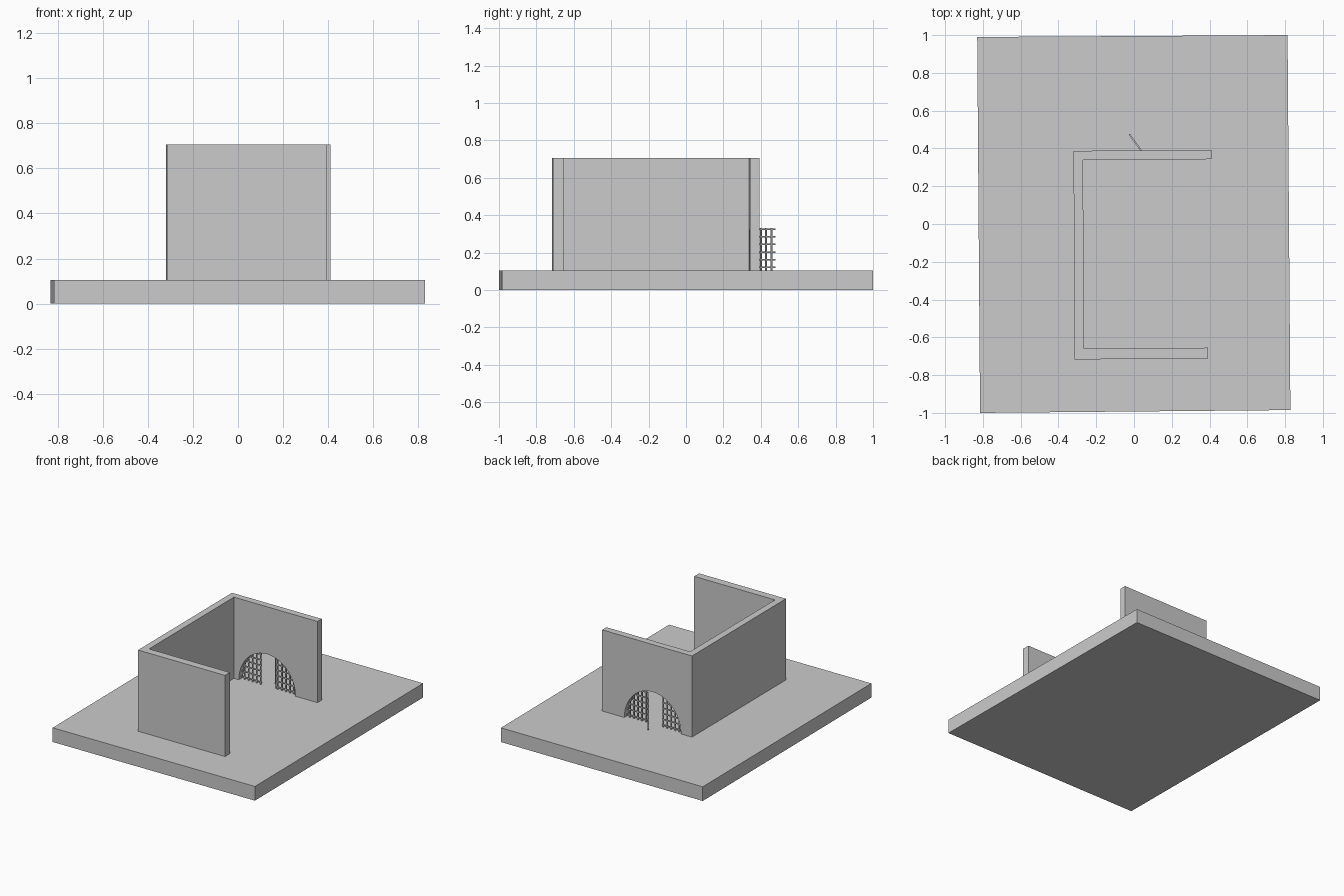
import bpy, bmesh, math
from mathutils import Matrix, Vector

if "Cube" in bpy.data.objects:
    bpy.data.objects.remove(bpy.data.objects["Cube"])

FLOOR = 0.105
TOP = 0.705
ARCH_R, ARCH_H = 0.23, 0.25
BAR = 0.008


def prism(name, outline, axis, length):
    """Extrude a closed outline of 3D points along an axis."""
    bm = bmesh.new()
    face = bm.faces.new([bm.verts.new(p) for p in outline])
    res = bmesh.ops.extrude_face_region(bm, geom=[face])
    verts = [g for g in res["geom"] if isinstance(g, bmesh.types.BMVert)]
    bmesh.ops.translate(bm, verts=verts, vec=Vector(axis) * length)
    bmesh.ops.recalc_face_normals(bm, faces=bm.faces[:])
    mesh = bpy.data.meshes.new(name)
    bm.to_mesh(mesh)
    bm.free()
    obj = bpy.data.objects.new(name, mesh)
    bpy.context.collection.objects.link(obj)
    return obj


# Ground slab, very slightly skewed
slab = [(-0.83, 0.99), (-0.815, -1.0), (0.828, -0.985), (0.813, 1.0)]
prism("ground_slab", [(x, y, 0) for x, y in slab], (0, 0, 1), FLOOR)

# U-shaped wall
plan = [(0.41, 0.393), (-0.32, 0.387), (-0.315, -0.717), (0.392, -0.712),
        (0.392, -0.655), (-0.265, -0.66), (-0.27, 0.338), (0.41, 0.343)]
walls = prism("walls", [(x, y, FLOOR) for x, y in plan], (0, 0, 1), TOP - FLOOR)

# Arched opening in the back wall
arch = [(ARCH_R, 0.3, 0.05)]
for i in range(25):
    a = math.pi * i / 24
    arch.append((ARCH_R * math.cos(a), 0.3, FLOOR + ARCH_H * math.sin(a)))
arch.append((-ARCH_R, 0.3, 0.05))
cutter = prism("arch_cutter", arch, (0, 1, 0), 0.14)
cutter.hide_render = True
cut = walls.modifiers.new("arch", "BOOLEAN")
cut.operation = "DIFFERENCE"
cut.solver = "EXACT"
cut.object = cutter
bpy.context.view_layer.objects.active = walls
bpy.ops.object.modifier_apply(modifier=cut.name)
bpy.data.objects.remove(cutter)


def arch_z(u):
    return FLOOR + ARCH_H * math.sqrt(max(0, 1 - (u / ARCH_R) ** 2))


def grate(name, u0, u1, posts, origin, angle, clipped):
    """Lattice of square bars in the local x-z plane, turned about z."""
    bm = bmesh.new()
    place = Matrix.Translation(origin) @ Matrix.Rotation(angle, 4, "Z")

    def bar(a, b, z0, z1):
        m = Matrix.Translation(((a + b) / 2, 0, (z0 + z1) / 2))
        s = Matrix.Diagonal((b - a, BAR, z1 - z0, 1))
        bmesh.ops.create_cube(bm, size=1, matrix=place @ m @ s)

    h = BAR / 2
    for u in posts:
        bar(u - h, u + h, FLOOR, min(0.332, arch_z(u) + 0.01) if clipped else 0.332)
    for k in range(6):
        z = 0.121 + 0.041 * k
        a, b = u0, u1
        if clipped:
            reach = ARCH_R * math.sqrt(1 - ((z - FLOOR) / ARCH_H) ** 2) + 0.01
            a, b = max(a, -reach), min(b, reach)
        bar(a, b, z - h, z + h)
    mesh = bpy.data.meshes.new(name)
    bm.to_mesh(mesh)
    bm.free()
    obj = bpy.data.objects.new(name, mesh)
    bpy.context.collection.objects.link(obj)


# Fixed grates either side of the opening, and the gate leaf swung outward
centre = (0, 0.366, 0)
side = [0.07 + 0.033 * i for i in range(5)]
grate("grate_right", 0.058, 0.24, side, centre, 0, True)
grate("grate_left", -0.24, -0.062, [-u for u in side], centre, 0, True)
grate("gate_leaf", 0, 0.138, [0.012 + 0.034 * i for i in range(4)],
      (0.056, 0.364, 0), math.radians(126), False)
